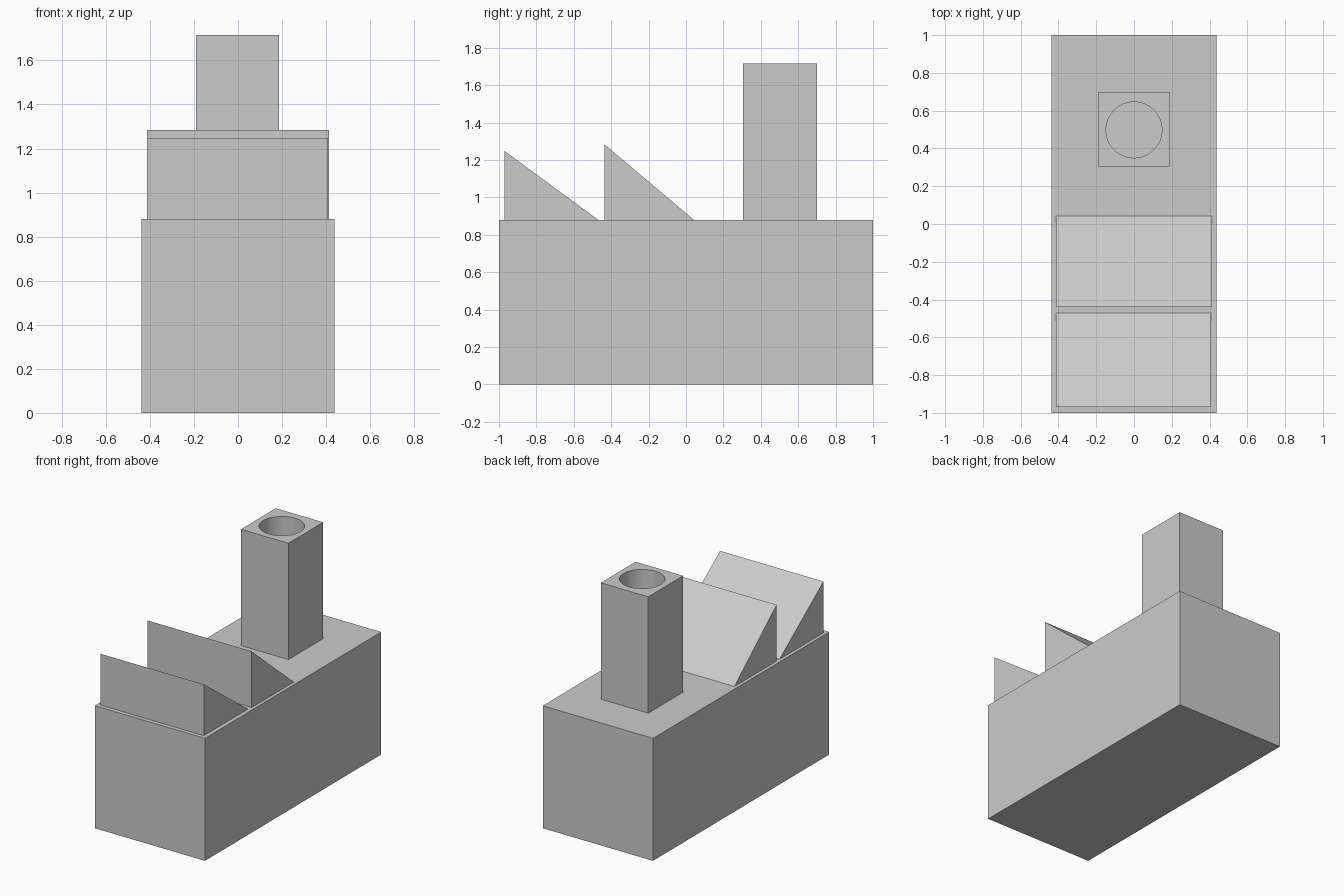
import bpy

if "Cube" in bpy.data.objects:
    bpy.data.objects.remove(bpy.data.objects["Cube"])

ROOF = 0.88


def extrude_profile(name, profile, x0, x1):
    """Solid made by sweeping a (y, z) profile from x0 to x1."""
    n = len(profile)
    verts = [(x, y, z) for x in (x0, x1) for y, z in profile]
    faces = [tuple(reversed(range(n))), tuple(range(n, 2 * n))]
    faces += [(i, (i + 1) % n, (i + 1) % n + n, i + n) for i in range(n)]
    mesh = bpy.data.meshes.new(name)
    mesh.from_pydata(verts, [], faces)
    obj = bpy.data.objects.new(name, mesh)
    bpy.context.collection.objects.link(obj)
    return obj


def box(name, x0, x1, y0, y1, z0, z1):
    return extrude_profile(name, [(y0, z0), (y1, z0), (y1, z1), (y0, z1)], x0, x1)


# Main hall
box("building", -0.438, 0.438, -1, 1, 0, ROOF)

# Sawtooth roof wedges: steep face to the front, slope to the back
for name, y0, y1, top, x1 in (("front_roof_wedge", -0.97, -0.47, 1.248, 0.408),
                              ("rear_roof_wedge", -0.437, 0.042, 1.284, 0.414)):
    extrude_profile(name, [(y0, ROOF), (y1, ROOF), (y0, top)], -0.414, x1)

# Square chimney with a round flue down to the roof
chimney = box("chimney", -0.19, 0.187, 0.305, 0.70, ROOF, 1.716)
bpy.ops.mesh.primitive_cylinder_add(vertices=48, radius=0.148, depth=2,
                                    location=(0, 0.498, 1.3))
flue = bpy.context.object
flue.name = "flue_cutter"
flue.hide_render = True
cut = chimney.modifiers.new("flue", 'BOOLEAN')
cut.operation = 'DIFFERENCE'
cut.solver = 'EXACT'
cut.object = flue
bpy.context.view_layer.objects.active = chimney
bpy.ops.object.modifier_apply(modifier=cut.name)
bpy.data.objects.remove(flue)
